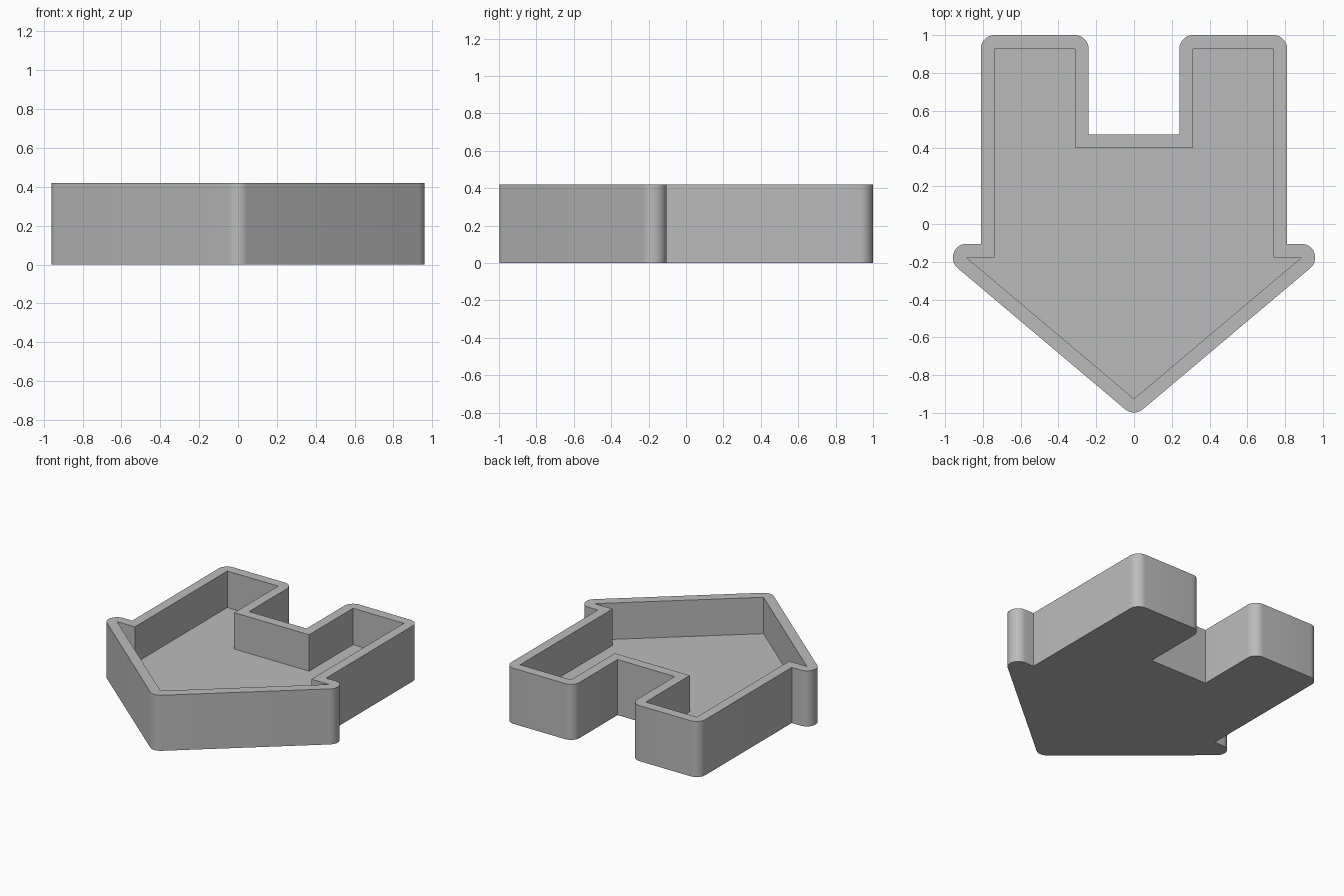
import bpy
import bmesh
import math
from mathutils import Vector

cube = bpy.data.objects.get("Cube")
if cube:
    bpy.data.objects.remove(cube, do_unlink=True)

WALL, HEIGHT, FLOOR = 0.073, 0.42, 0.145
ARC_STEP = math.radians(10)

grey = bpy.data.materials.new("grey")
grey.use_nodes = True
grey.diffuse_color = (0.5, 0.5, 0.5, 1)
grey.node_tree.nodes["Principled BSDF"].inputs["Base Color"].default_value = (0.5, 0.5, 0.5, 1)

# Cavity outline, counter-clockwise: tip, right wing, right arm, notch, then mirrored
half = [(0, -0.925), (0.886, -0.178), (0.738, -0.178),
        (0.738, 0.927), (0.313, 0.927), (0.313, 0.402)]
cavity = [Vector(p) for p in half + [(-x, y) for x, y in reversed(half[1:])]]


def offset_corner(before, corner, after):
    """Points of the outer outline at one corner: an arc if convex, a mitre if not."""
    d1, d2 = (corner - before).normalized(), (after - corner).normalized()
    n1, n2 = Vector((d1.y, -d1.x)), Vector((d2.y, -d2.x))
    turn = math.atan2(d1.x * d2.y - d1.y * d2.x, d1.dot(d2))
    if turn < 0:
        return [corner + (n1 + n2) * WALL / (1 + n1.dot(n2))]
    steps = max(2, round(turn / ARC_STEP))
    start = math.atan2(n1.y, n1.x)
    angles = [start + turn * i / steps for i in range(steps + 1)]
    return [corner + WALL * Vector((math.cos(a), math.sin(a))) for a in angles]


count = len(cavity)
corners = [offset_corner(cavity[i - 1], cavity[i], cavity[(i + 1) % count])
           for i in range(count)]

bm = bmesh.new()


def ring(points, z):
    return [bm.verts.new((p.x, p.y, z)) for p in points]


def walls(lower, upper):
    for i in range(len(lower)):
        bm.faces.new((lower[i - 1], lower[i], upper[i], upper[i - 1]))


# Outer wall and underside
outline = [p for corner in corners for p in corner]
outer_low, outer_top = ring(outline, 0), ring(outline, HEIGHT)
walls(outer_low, outer_top)
bm.faces.new(outer_low[::-1])

# Cavity wall and floor
inner_low, inner_top = ring(cavity, FLOOR), ring(cavity, HEIGHT)
walls(inner_top, inner_low)
bm.faces.new(inner_low)

# Rim: one face per rounded corner, one per straight wall
start = 0
for i, corner in enumerate(corners):
    end = start + len(corner)
    arc = outer_top[start:end]
    if len(arc) > 1:
        bm.faces.new([inner_top[i]] + arc)
    bm.faces.new((inner_top[i], arc[-1], outer_top[end % len(outer_top)],
                  inner_top[(i + 1) % count]))
    start = end

bmesh.ops.recalc_face_normals(bm, faces=bm.faces)
mesh = bpy.data.meshes.new("arrow_tray")
bm.to_mesh(mesh)
bm.free()
mesh.materials.append(grey)

tray = bpy.data.objects.new("arrow_tray", mesh)
bpy.context.collection.objects.link(tray)
bpy.ops.object.select_all(action="DESELECT")
tray.select_set(True)
bpy.context.view_layer.objects.active = tray
bpy.ops.object.shade_smooth_by_angle(angle=math.radians(30))
